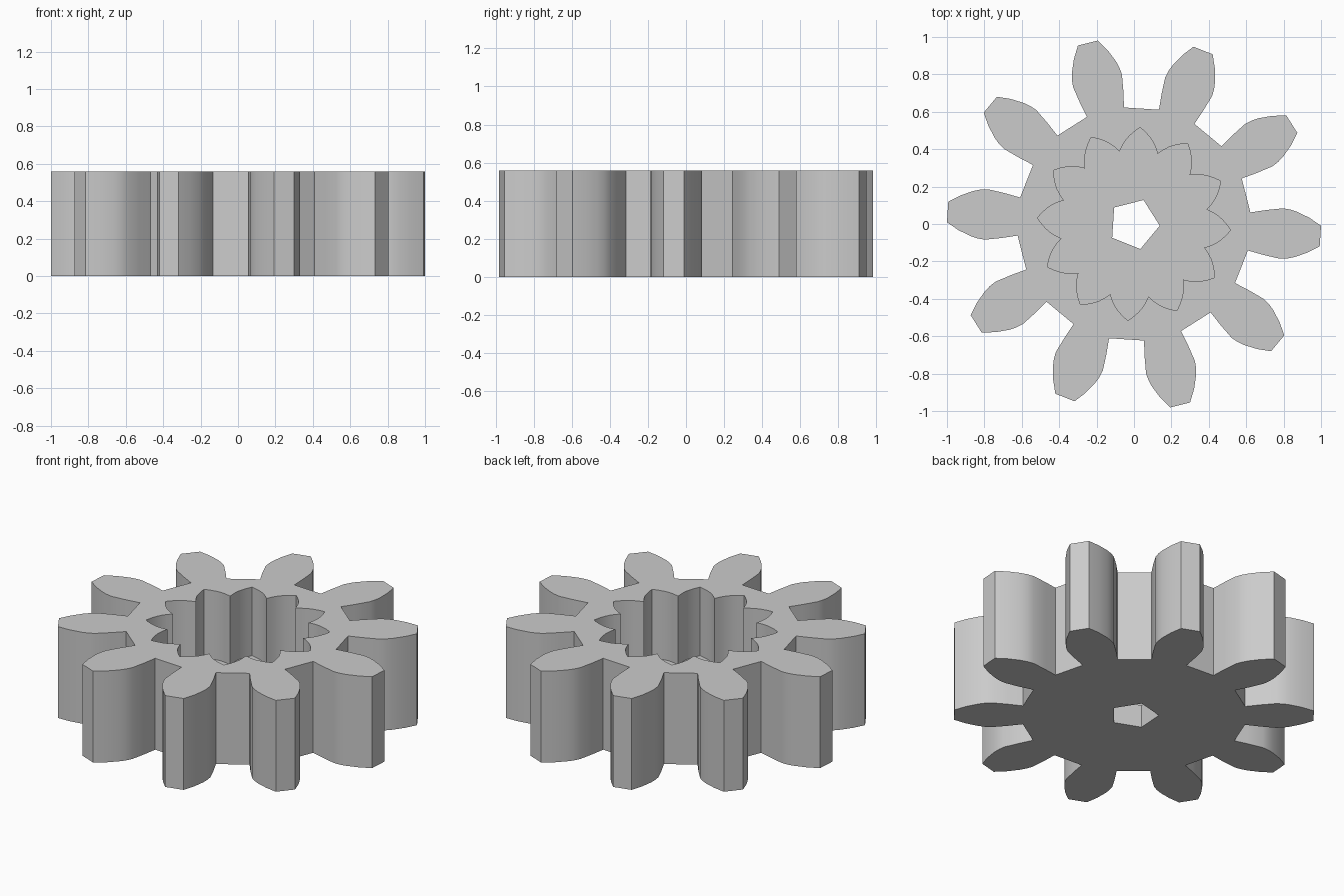
import bpy
import bmesh
from math import cos, sin, radians, tau

cube = bpy.data.objects.get("Cube")
if cube:
    bpy.data.objects.remove(cube)

HEIGHT = 0.56
FLOOR = 0.14          # top of the web below the splined pocket
TURN = radians(-3.7)  # shared rotation of every profile

# Half profiles, root to tip, pointing along +x
GEAR_FLANK = [(0.617, 0.102), (0.7, 0.12), (0.79, 0.135), (0.83, 0.131),
              (0.868, 0.121), (0.935, 0.093), (0.9985, 0.055)]
SPLINE_FLANK = [(0.382, 0.102), (0.415, 0.089), (0.445, 0.073),
                (0.47, 0.053), (0.495, 0.028), (0.517, 0.0)]


def radial(points, count):
    """Repeat a run of points around the axis."""
    out = []
    for k in range(count):
        a = TURN + tau * k / count
        out += [(x * cos(a) - y * sin(a), x * sin(a) + y * cos(a))
                for x, y in points]
    return out


def ring(bm, profile, z):
    """Closed loop of edges at height z."""
    verts = [bm.verts.new((x, y, z)) for x, y in profile]
    edges = [bm.edges.new((v, verts[(i + 1) % len(verts)]))
             for i, v in enumerate(verts)]
    return verts, edges


def wall(bm, low, high):
    """Upright faces between two matching loops."""
    n = len(low)
    for i in range(n):
        j = (i + 1) % n
        bm.faces.new((low[i], low[j], high[j], high[i]))


def mirrored_tooth(flank):
    return [(x, -y) for x, y in flank] + [p for p in reversed(flank) if p[1] > 0]


# Outlines: ten outer teeth, twelve pocket splines, five-sided bore
gear = radial(mirrored_tooth(GEAR_FLANK), 10)
# the shared notch point of neighbouring splines is kept once
pocket = radial(mirrored_tooth(SPLINE_FLANK)[:-1], 12)
bore = radial([(0.138, 0)], 5)

bm = bmesh.new()
gear_low, gear_low_e = ring(bm, gear, 0)
gear_high, gear_high_e = ring(bm, gear, HEIGHT)
pocket_low, pocket_low_e = ring(bm, pocket, FLOOR)
pocket_high, pocket_high_e = ring(bm, pocket, HEIGHT)
bore_low, bore_low_e = ring(bm, bore, 0)
bore_high, bore_high_e = ring(bm, bore, FLOOR)

# Flat faces: underside, pocket floor, top
for outer, inner in ((gear_low_e, bore_low_e),
                     (pocket_low_e, bore_high_e),
                     (gear_high_e, pocket_high_e)):
    bmesh.ops.triangle_fill(bm, edges=outer + inner, use_beauty=True)

# Upright faces: teeth, pocket, bore
wall(bm, gear_low, gear_high)
wall(bm, pocket_low, pocket_high)
wall(bm, bore_low, bore_high)
bmesh.ops.recalc_face_normals(bm, faces=bm.faces[:])

mesh = bpy.data.meshes.new("gear_wheel")
bm.to_mesh(mesh)
bm.free()

# Plain grey
grey = bpy.data.materials.new("light_grey")
grey.use_nodes = True
colour = (0.6, 0.6, 0.6, 1)
grey.diffuse_color = colour
grey.node_tree.nodes["Principled BSDF"].inputs["Base Color"].default_value = colour
mesh.materials.append(grey)

wheel = bpy.data.objects.new("gear_wheel", mesh)
bpy.context.collection.objects.link(wheel)
bpy.ops.object.select_all(action='DESELECT')
wheel.select_set(True)
bpy.context.view_layer.objects.active = wheel
bpy.ops.object.shade_smooth_by_angle(angle=radians(25))
